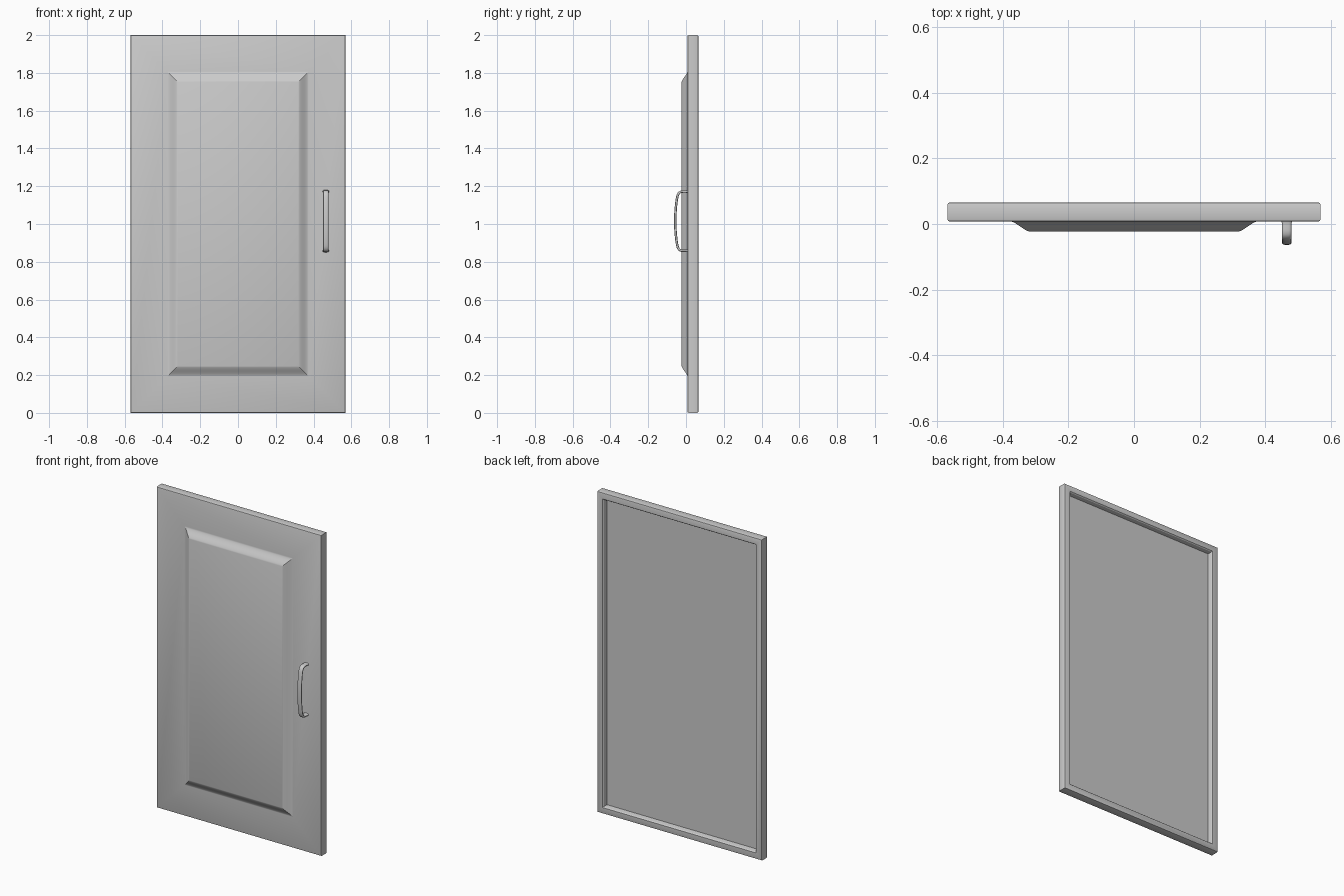
import bpy, bmesh, math
from mathutils import Vector

if "Cube" in bpy.data.objects:
    bpy.data.objects.remove(bpy.data.objects["Cube"])


def finish(name, bm, angle):
    bmesh.ops.recalc_face_normals(bm, faces=bm.faces)
    me = bpy.data.meshes.new(name)
    bm.to_mesh(me)
    bm.free()
    ob = bpy.data.objects.new(name, me)
    bpy.context.collection.objects.link(ob)
    bpy.context.view_layer.objects.active = ob
    ob.select_set(True)
    bpy.ops.object.shade_smooth_by_angle(angle=math.radians(angle))
    ob.select_set(False)
    return ob


def loft(name, rings, angle):
    """Skin equal-sized rings of points and cap both ends."""
    bm = bmesh.new()
    loops = [[bm.verts.new(p) for p in ring] for ring in rings]
    for a, b in zip(loops, loops[1:]):
        for i in range(len(a)):
            j = (i + 1) % len(a)
            bm.faces.new((a[i], a[j], b[j], b[i]))
    bm.faces.new(loops[0])
    bm.faces.new(loops[-1])
    return finish(name, bm, angle)


def rect(hx, hz, y):
    return [(-hx, y, 1 - hz), (hx, y, 1 - hz), (hx, y, 1 + hz), (-hx, y, 1 + hz)]


# Door: raised panel with a soft sloping border, slab edge, recessed back
W, H = 0.568, 1.0
FRONT, BACK, PANEL = 0.008, 0.065, -0.023
slope = []
for i in range(9):
    t = i / 8
    s = 0.5 * t + 0.5 * t * t * (3 - 2 * t)
    slope.append(rect(0.319 + 0.055 * t, 0.752 + 0.055 * t, PANEL + (FRONT - PANEL) * s))
b = 0.006
edge = [rect(W - b, H - b, FRONT), rect(W - b * 0.3, H - b * 0.3, FRONT + b * 0.3),
        rect(W, H, FRONT + b), rect(W, H, BACK - b),
        rect(W - b * 0.3, H - b * 0.3, BACK - b * 0.3), rect(W - b, H - b, BACK)]
recess = [rect(W - 0.038, H - 0.038, BACK), rect(W - 0.043, H - 0.043, BACK - 0.006),
          rect(W - 0.047, H - 0.047, BACK - 0.03)]
loft("door_panel", slope + edge + recess, 25)

# Handle: flat rounded strap swept along a bowed path, flared at the feet
X, MID = 0.465, 1.015
half = [(0.010, 0.157), (0.002, 0.157), (-0.010, 0.157), (-0.024, 0.156), (-0.035, 0.151),
        (-0.043, 0.139), (-0.048, 0.118), (-0.053, 0.080), (-0.056, 0.040)]
path = half + [(-0.057, 0)] + [(y, -z) for y, z in reversed(half)]
pts = [Vector((y, MID + z)) for y, z in path]


def spline(p, steps=4):
    out = []
    for i in range(len(p) - 1):
        a, q, r, d = p[max(i - 1, 0)], p[i], p[i + 1], p[min(i + 2, len(p) - 1)]
        for k in range(steps):
            t = k / steps
            out.append(0.5 * (2 * q + (r - a) * t + (2 * a - 5 * q + 4 * r - d) * t * t
                              + (3 * q - a - 3 * r + d) * t ** 3))
    return out + [p[-1]]


line = spline(pts)
rings = []
for i, p in enumerate(line):
    tan = (line[min(i + 1, len(line) - 1)] - line[max(i - 1, 0)]).normalized()
    nor = Vector((-tan.y, tan.x))
    flare = 1 + 0.28 * max(0, (p.x + 0.004) / 0.014) ** 2 if p.x > -0.004 else 1
    ring = []
    for k in range(16):
        a = math.tau * (k + 0.5) / 16
        c, s = math.cos(a), math.sin(a)
        u = 0.014 * flare * math.copysign(abs(c) ** 0.6, c)
        v = 0.0065 * flare * math.copysign(abs(s) ** 0.8, s)
        q = p + nor * v
        ring.append((X + u, q.x, q.y))
    rings.append(ring)
loft("handle", rings, 50)
